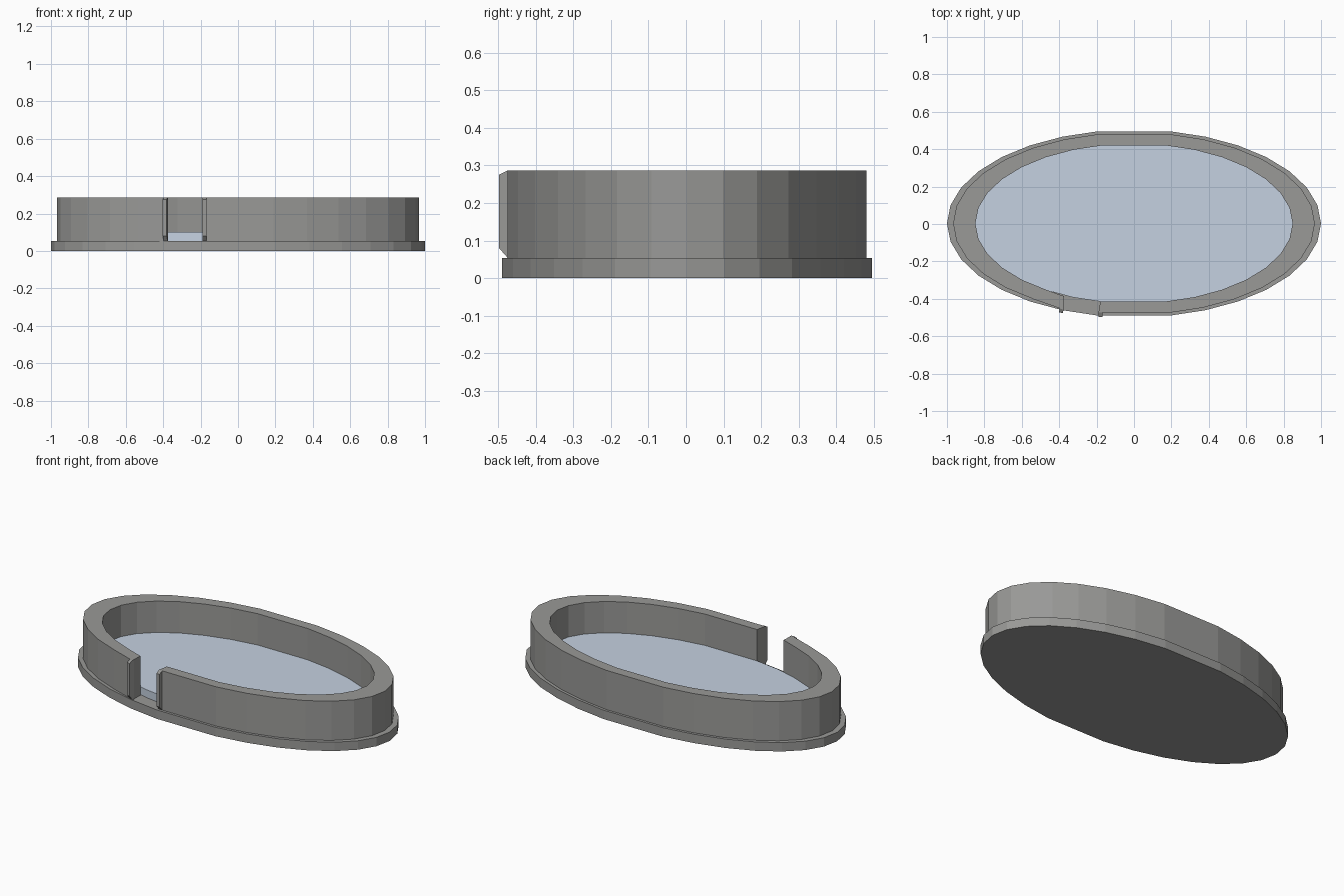
import bpy, bmesh
from math import cos, sin, pi
from mathutils import Vector

cube = bpy.data.objects.get("Cube")
if cube:
    bpy.data.objects.remove(cube)


def material(name, rgb):
    m = bpy.data.materials.new(name)
    m.use_nodes = True
    m.diffuse_color = (*rgb, 1)
    m.node_tree.nodes["Principled BSDF"].inputs["Base Color"].default_value = (*rgb, 1)
    return m


STONE = material("grey stone", (0.32, 0.32, 0.31))
WATER = material("pale blue water", (0.56, 0.64, 0.75))
FLOOR, RIM = 0.053, 0.287
CENTRE_Y = 0.003


def oval_point(k, a, b):
    t = k * pi / 16
    return Vector((a * cos(t), b * sin(t) + CENTRE_Y))


def oval(a, b):
    # 32 steps, with the front and back tips left out so those sides are flat
    return [oval_point(k, a, b) for k in range(32) if k not in (8, 24)]


def finish(name, bm, mat):
    bmesh.ops.recalc_face_normals(bm, faces=bm.faces)
    mesh = bpy.data.meshes.new(name)
    bm.to_mesh(mesh)
    bm.free()
    mesh.materials.append(mat)
    obj = bpy.data.objects.new(name, mesh)
    bpy.context.collection.objects.link(obj)


def slab(name, outline, z0, z1, mat):
    bm = bmesh.new()
    low = [bm.verts.new((p.x, p.y, z0)) for p in outline]
    high = [bm.verts.new((p.x, p.y, z1)) for p in outline]
    bm.faces.new(low)
    bm.faces.new(high)
    for i in range(len(low)):
        j = (i + 1) % len(low)
        bm.faces.new((low[i], low[j], high[j], high[i]))
    finish(name, bm, mat)


# Base plate and water
slab("base", oval(1.0, 0.502), 0, FLOOR, STONE)
slab("water", oval(0.852, 0.428), FLOOR - 0.01, 0.1, WATER)

# Wall: a rectangular section swept round the oval, open at the gateway
gate_right = (Vector((-0.19, -0.474)), Vector((-0.18, -0.414)))
gate_left = (Vector((-0.376, -0.458)), Vector((-0.374, -0.386)))
steps = [k % 32 for k in range(25, 54) if k % 32 != 8]
pairs = [gate_right]
pairs += [(oval_point(k, 0.967, 0.487), oval_point(k, 0.848, 0.426)) for k in steps]
pairs.append(gate_left)

bm = bmesh.new()
sections = []
for outer, inner in pairs:
    corners = ((outer, FLOOR), (outer, RIM), (inner, RIM), (inner, FLOOR))
    sections.append([bm.verts.new((p.x, p.y, z)) for p, z in corners])
for s, n in zip(sections, sections[1:]):
    for i in range(4):
        j = (i + 1) % 4
        bm.faces.new((s[i], s[j], n[j], n[i]))
bm.faces.new(sections[0])
bm.faces.new(sections[-1])
finish("wall", bm, STONE)


# Gateway posts: chamfered strips standing proud of the wall ends
def post(name, start, end, depth):
    along = (end - start).normalized()
    out = Vector((-along.y, along.x))
    if out.y > 0:
        out.negate()
    profile = ((-0.01, FLOOR), (0, FLOOR), (depth, 0.08),
               (depth, RIM - 0.012), (0, RIM), (-0.01, RIM))
    bm = bmesh.new()
    ends = []
    for p in (start, end):
        ends.append([bm.verts.new((*(p + out * d), z)) for d, z in profile])
    for i in range(len(profile)):
        j = (i + 1) % len(profile)
        bm.faces.new((ends[0][i], ends[0][j], ends[1][j], ends[1][i]))
    for e in ends:
        bm.faces.new(e)
    finish(name, bm, STONE)


post("gate_post_right", gate_left[0], gate_left[0] + Vector((-0.021, 0.006)), 0.02)
post("gate_post_left", gate_right[0], gate_right[0] + Vector((0.021, 0)), 0.024)
